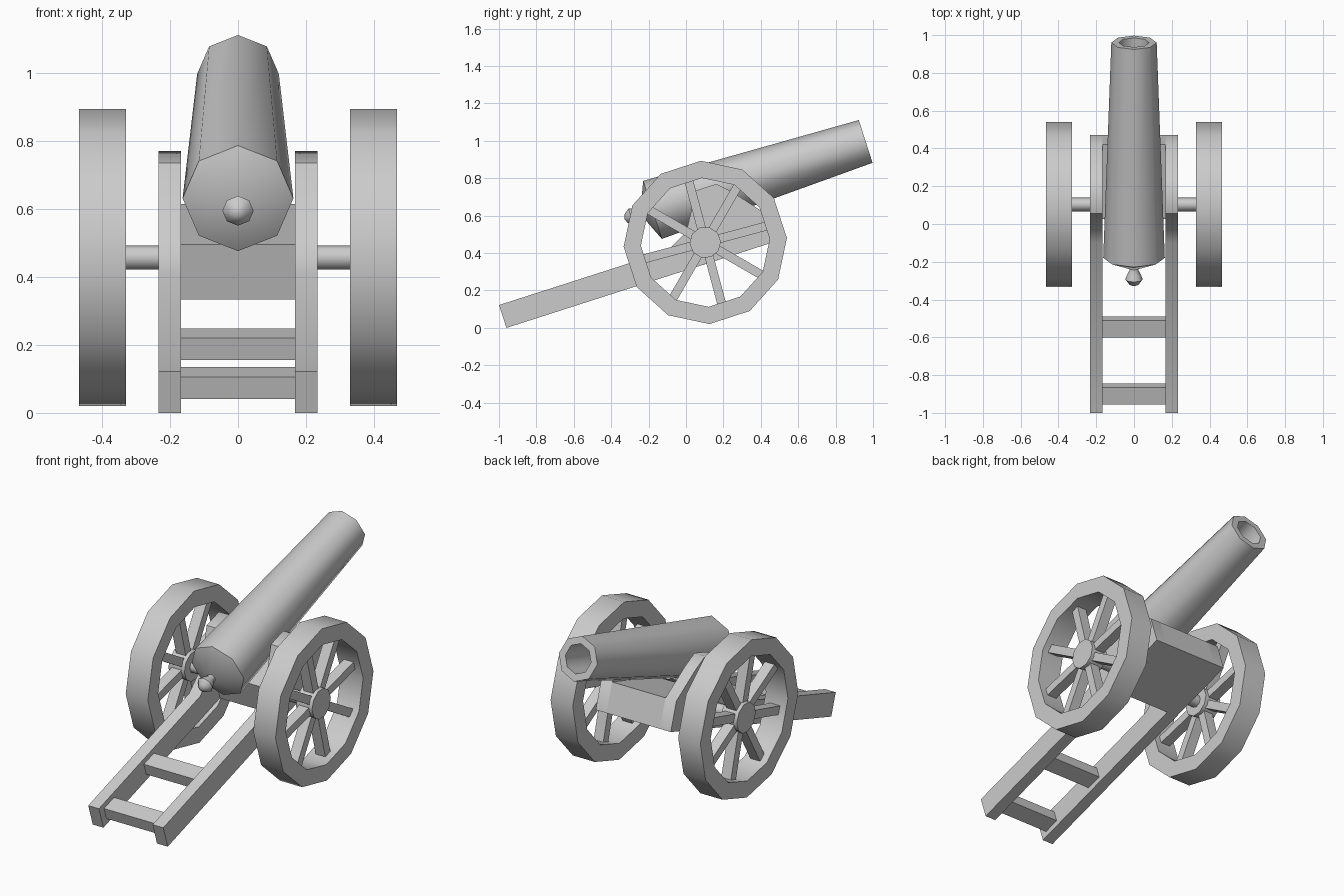
import bpy, bmesh
from math import sin, cos, pi, radians
from mathutils import Matrix, Vector

if "Cube" in bpy.data.objects:
    bpy.data.objects.remove(bpy.data.objects["Cube"])

TILT = radians(17.8)
WHEEL = Vector((0.398, 0.103, 0.457))


def finish(name, bm):
    bmesh.ops.recalc_face_normals(bm, faces=bm.faces)
    me = bpy.data.meshes.new(name)
    bm.to_mesh(me)
    bm.free()
    ob = bpy.data.objects.new(name, me)
    bpy.context.collection.objects.link(ob)
    me.shade_smooth()
    me.set_sharp_from_angle(angle=radians(50))
    return ob


def lathe(name, profile, sides, matrix, phase=0.0, closed=False):
    """Revolve (along, radius) points around local x."""
    bm = bmesh.new()
    rings = []
    for s, r in profile:
        if r == 0:
            rings.append([bm.verts.new((s, 0, 0))] * sides)
        else:
            angles = [phase + 2 * pi * i / sides for i in range(sides)]
            rings.append([bm.verts.new((s, r * cos(a), r * sin(a))) for a in angles])
    pairs = list(zip(rings, rings[1:]))
    if closed:
        pairs.append((rings[-1], rings[0]))
    for a, b in pairs:
        for i in range(sides):
            j = (i + 1) % sides
            bm.faces.new(dict.fromkeys((a[i], a[j], b[j], b[i])))
    bm.transform(matrix)
    return finish(name, bm)


def slab(name, outline, x0, x1):
    """Extrude a (y, z) outline between two x positions."""
    bm = bmesh.new()
    face = bm.faces.new([bm.verts.new((x0, y, z)) for y, z in outline])
    ext = bmesh.ops.extrude_face_region(bm, geom=[face])["geom"]
    bmesh.ops.translate(bm, vec=(x1 - x0, 0, 0),
                        verts=[v for v in ext if isinstance(v, bmesh.types.BMVert)])
    return finish(name, bm)


def box(bm, matrix, size):
    bmesh.ops.create_cube(bm, size=1, matrix=matrix @ Matrix.Diagonal((*size, 1)))


# Barrel with bore, closed breech cone; local x runs along the bore
aim = Matrix.Rotation(pi / 2, 4, 'Z') @ Matrix.Rotation(-TILT, 4, 'Y')
barrel_m = Matrix.Translation((0, -0.179, 0.631)) @ aim
lathe("barrel", [(-0.07, 0), (0, 0.163), (1.197, 0.12), (1.197, 0.08), (0.85, 0.08), (0.85, 0)],
      8, barrel_m)
lathe("breech_knob", [(-0.158, 0), (-0.148, 0.025), (-0.12, 0.046), (-0.092, 0.036),
                      (-0.07, 0.024), (-0.03, 0.024), (-0.03, 0)], 8, barrel_m)

# Side cheeks running down into the trail
cheek = [(-0.96, 0), (0.47, 0.459), (0.42, 0.615), (0.25, 0.725), (0.163, 0.77),
         (0.055, 0.735), (0.0, 0.51), (-0.1, 0.411), (-1.0, 0.122)]
for side, s in (("right", 1), ("left", -1)):
    slab(side + "_cheek", cheek, s * 0.167, s * 0.234)

# Bed block between the cheeks
slab("bed_block", [(0.078, 0.333), (0.47, 0.459), (0.42, 0.615), (0.026, 0.495)], -0.167, 0.167)

# Trail rungs
for i, (y, z) in enumerate(((-0.545, 0.202), (-0.9, 0.088))):
    bm = bmesh.new()
    box(bm, Matrix.Translation((0, y, z)) @ Matrix.Rotation(TILT, 4, 'X'), (0.336, 0.094, 0.068))
    finish(f"trail_rung_{i + 1}", bm)

# Axle
lathe("axle", [(-0.40, 0), (-0.40, 0.036), (0.40, 0.036), (0.40, 0)], 8,
      Matrix.Translation((0, WHEEL.y, WHEEL.z)))

# Wheels: rim, hub and eight spokes each
for side, s in (("right", 1), ("left", -1)):
    m = Matrix.Translation((s * WHEEL.x, WHEEL.y, WHEEL.z))
    lathe(side + "_rim", [(-0.069, 0.437), (0.069, 0.437), (0.069, 0.345), (-0.069, 0.345)],
          12, m, radians(3), closed=True)
    lathe(side + "_hub", [(-0.05, 0), (-0.05, 0.084), (0.05, 0.084), (0.05, 0)], 10, m, radians(3))
    bm = bmesh.new()
    for k in range(8):
        turn = Matrix.Rotation(radians(15 + 45 * k), 4, 'X')
        box(bm, m @ turn @ Matrix.Translation((0, 0.21, 0)), (0.06, 0.29, 0.047))
    finish(side + "_spokes", bm)
